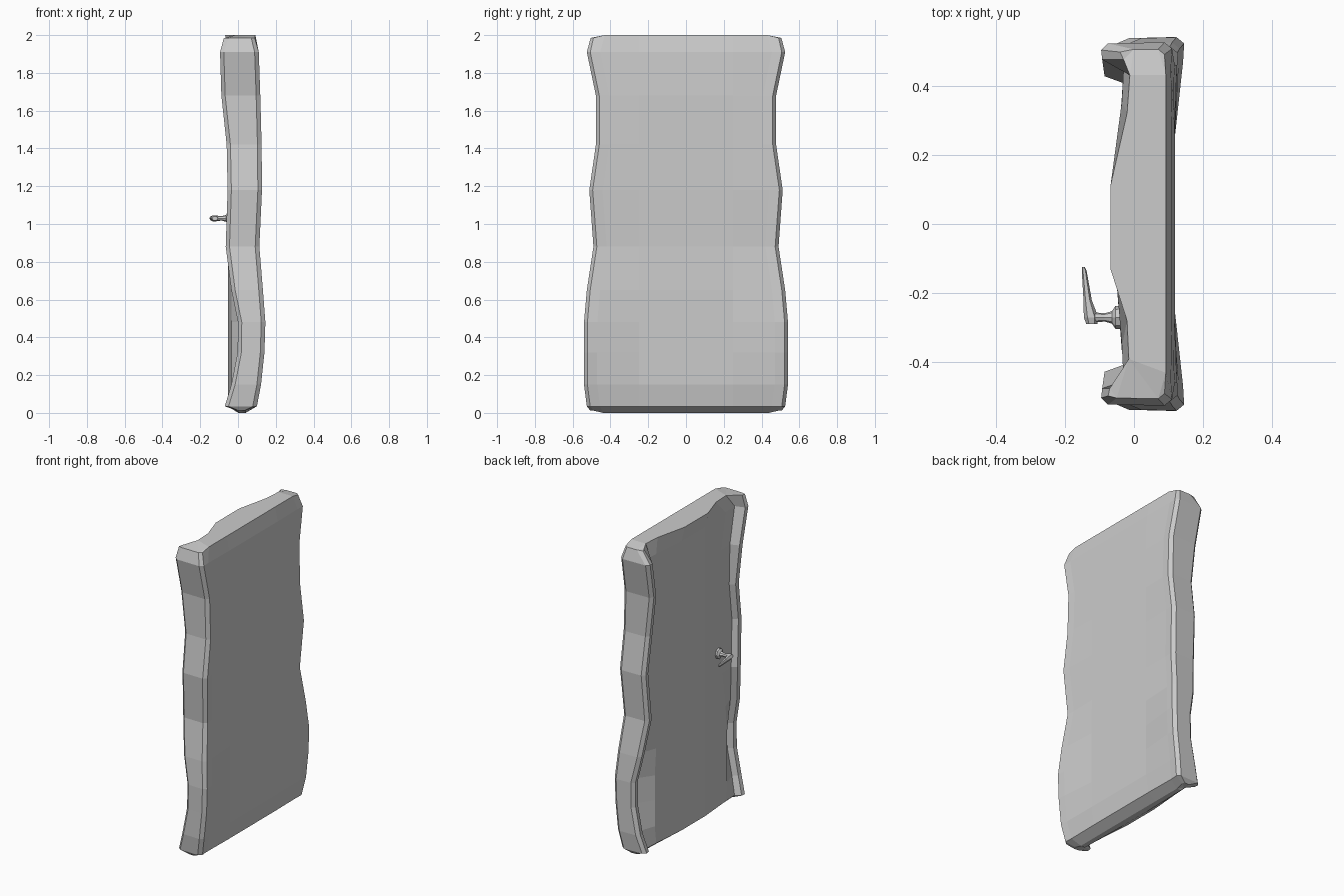
import bpy, bmesh
from mathutils import Vector

if "Cube" in bpy.data.objects:
    bpy.data.objects.remove(bpy.data.objects["Cube"])


def make(name, rings):
    """Skin a list of equal-length closed rings and cap both ends."""
    bm = bmesh.new()
    vs = [[bm.verts.new(p) for p in r] for r in rings]
    n = len(vs[0])
    for a, b in zip(vs, vs[1:]):
        for i in range(n):
            j = (i + 1) % n
            bm.faces.new((a[i], a[j], b[j], b[i]))
    bm.faces.new(vs[0])
    bm.faces.new(vs[-1])
    bmesh.ops.triangulate(bm, faces=[f for f in bm.faces if len(f.verts) > 4])
    bmesh.ops.recalc_face_normals(bm, faces=bm.faces)
    me = bpy.data.meshes.new(name)
    bm.to_mesh(me)
    bm.free()
    ob = bpy.data.objects.new(name, me)
    bpy.context.collection.objects.link(ob)
    return ob


# Warped slab levels: height, half width, front x, rear rim x
levels = [
    (0.035, .525, .100, -.070), (0.15, .54, .122, -.035),
    (0.32, .54, .140, -.002), (0.48, .54, .145, .000),
    (0.65, .525, .132, -.035), (0.88, .49, .113, -.065),
    (1.18, .512, .127, -.055), (1.42, .477, .125, -.060),
    (1.68, .477, .118, -.088), (1.91, .525, .110, -.095),
]


def section(z, w, xf, xl):
    dish = max(0, xf - .118)
    groove = max(xl + .035, -.03)
    half = [(xf - dish, .25), (xf - .003, w - .07), (xf, w - .018),
            (xf - .022, w), (xl + .02, w - .003), (xl, w - .022),
            (xl + .003, w - .05), (groove, w - .07),
            (min(-.035, groove), w - .17), (-.054, .12)]
    return ([Vector((x, y, z)) for x, y in half]
            + [Vector((x, -y, z)) for x, y in reversed(half)])


rings = [section(*l) for l in levels]

# Bottom ridge tapering to the ground
bottom = []
for p in rings[0]:
    z = 0 if abs(p.y) < .46 else .012
    bottom.append(Vector((.02 + (p.x - .02) * .25, p.y * .965, z)))
rings.insert(0, bottom)

# Top with clipped corners and a wavy rear edge
top_half = [(.092, .25), (.092, .43), (.088, .49), (.07, .505)]
rear_pos = [(.0, .505), (-.04, .497), (-.03, .475), (-.012, .43),
            (-.02, .32), (-.068, .11)]
rear_neg = [(-.05, -.503), (-.075, -.497), (-.07, -.475), (-.015, -.39),
            (-.02, -.28), (-.068, -.13)]
outline = (top_half + rear_pos + rear_neg[::-1]
           + [(x, -y) for x, y in reversed(top_half)])
rings.append([Vector((x, y, 2.0 if abs(y) < .45 else 1.985))
              for x, y in outline])
make("door_slab", rings)


def tube(name, path, sides=6):
    """Low-poly rod: path of (point, axis u, axis v)."""
    from math import cos, sin, tau
    make(name, [[Vector(p) + Vector(u) * cos(tau * i / sides)
                 + Vector(v) * sin(tau * i / sides) for i in range(sides)]
                for p, u, v in path])


# Handle plate and stem flaring out of the rear panel
tube("handle_stem", [
    ((x, -.27, 1.03), (0, r, 0), (0, 0, r))
    for x, r in [(-.02, .035), (-.054, .033), (-.064, .018),
                 (-.085, .012), (-.12, .015)]], 8)

# Tapered lever pointing toward the middle
tube("handle_lever", [
    ((x, y, 1.03), (r, 0, 0), (0, 0, h))
    for x, y, r, h in [(-.122, -.289, .016, .012), (-.124, -.27, .021, .018),
                       (-.134, -.22, .012, .015), (-.144, -.135, .007, .011),
                       (-.146, -.125, .004, .006)]])
